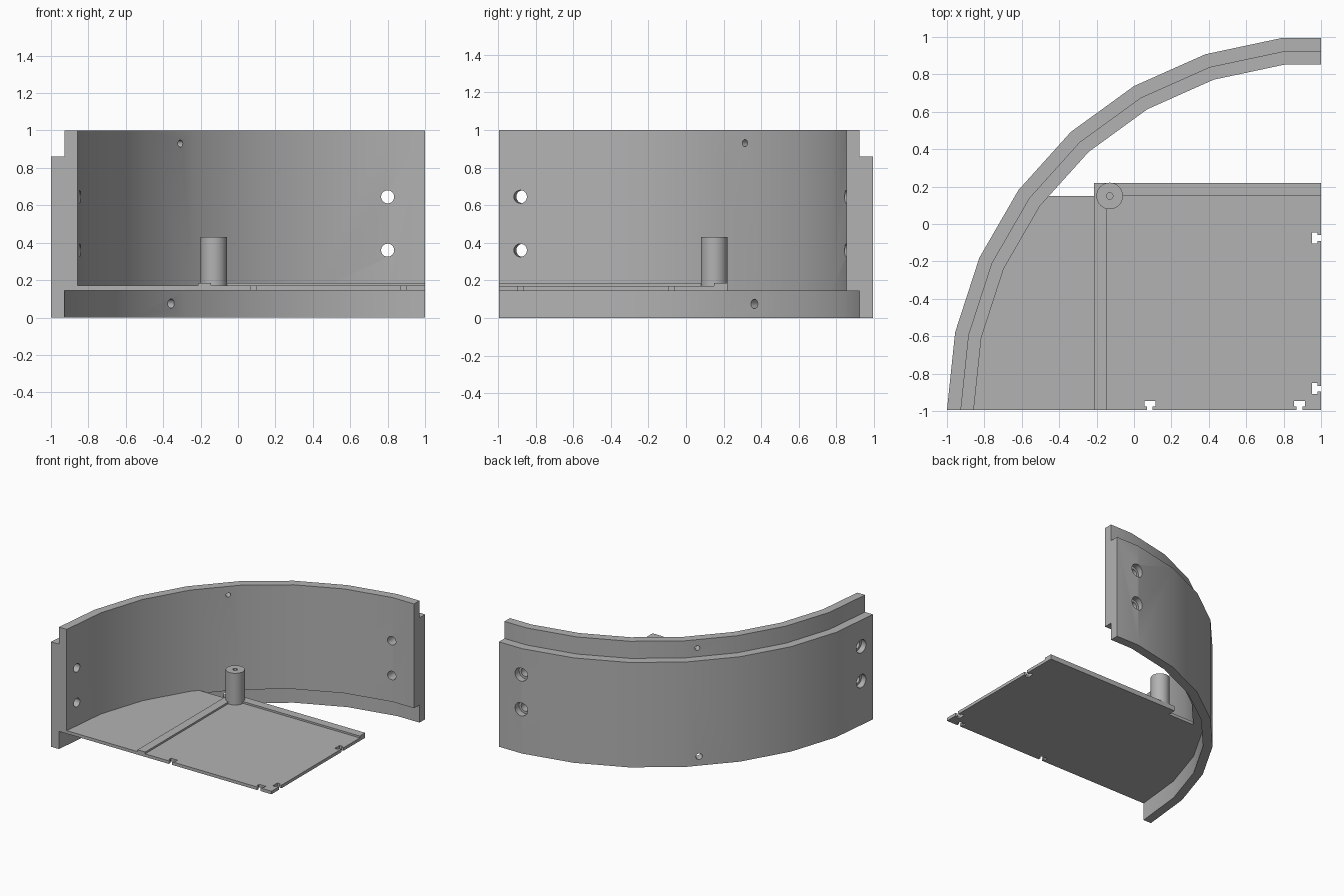
import bpy, bmesh, math
from mathutils import Vector

if "Cube" in bpy.data.objects:
    bpy.data.objects.remove(bpy.data.objects["Cube"])

# Centre of the arc, and its three radii
CX, CY = 1.0, -0.9945
INNER, MIDDLE, OUTER = 1.857, 1.928, 2.0
FLOOR, TOP = 0.145, 0.17

grey = bpy.data.materials.new("light_grey")
grey.use_nodes = True
colour = (0.45, 0.45, 0.45, 1)
grey.diffuse_color = colour
grey.node_tree.nodes["Principled BSDF"].inputs["Base Color"].default_value = colour


def arc_point(radius, degrees):
    """Point on the arc, measured from the back end towards the side end."""
    if degrees == 0:  # the back end is cut through the middle of a facet
        radius *= math.cos(math.radians(6))
    a = math.radians(degrees)
    return Vector((CX - radius * math.sin(a), CY + radius * math.cos(a)))


def make_object(name, bm):
    bmesh.ops.recalc_face_normals(bm, faces=bm.faces)
    mesh = bpy.data.meshes.new(name)
    bm.to_mesh(mesh)
    bm.free()
    mesh.materials.append(grey)
    ob = bpy.data.objects.new(name, mesh)
    bpy.context.collection.objects.link(ob)
    return ob


def prism(name, outline, z0, z1):
    """Extrude a flat outline upwards."""
    bm = bmesh.new()
    face = bm.faces.new([bm.verts.new((x, y, z0)) for x, y in outline])
    top = bmesh.ops.extrude_face_region(bm, geom=[face])["geom"]
    verts = [v for v in top if isinstance(v, bmesh.types.BMVert)]
    bmesh.ops.translate(bm, verts=verts, vec=(0, 0, z1 - z0))
    return make_object(name, bm)


def rod(name, start, end, radius, sides=24):
    """Cylinder between two points."""
    start, end = Vector(start), Vector(end)
    bm = bmesh.new()
    bmesh.ops.create_cone(bm, cap_ends=True, segments=sides, radius1=radius,
                          radius2=radius, depth=(end - start).length)
    turn = (end - start).to_track_quat("Z", "Y").to_matrix().to_4x4()
    bm.transform(turn)
    bmesh.ops.translate(bm, verts=bm.verts, vec=(start + end) / 2)
    return make_object(name, bm)


def cut(ob, cutters):
    """Subtract every cutter, then remove it."""
    bpy.context.view_layer.objects.active = ob
    for cutter in cutters:
        mod = ob.modifiers.new("cut", "BOOLEAN")
        mod.operation, mod.solver, mod.object = "DIFFERENCE", "EXACT", cutter
        bpy.ops.object.modifier_apply(modifier=mod.name)
        bpy.data.objects.remove(cutter)


def smooth(ob):
    bpy.ops.object.select_all(action="DESELECT")
    ob.select_set(True)
    bpy.context.view_layer.objects.active = ob
    bpy.ops.object.shade_smooth_by_angle(angle=math.radians(30))


# Curved wall: stepped profile swept along the faceted arc
profile = [(MIDDLE, 0), (OUTER, 0), (OUTER, 0.86), (MIDDLE, 0.86),
           (MIDDLE, 1), (INNER, 1), (INNER, FLOOR), (MIDDLE, FLOOR)]
angles = [0] + list(range(6, 91, 12))
bm = bmesh.new()
rings = [[bm.verts.new((*arc_point(r, a), z)) for r, z in profile] for a in angles]
for r0, r1 in zip(rings, rings[1:]):
    for i in range(len(profile)):
        j = (i + 1) % len(profile)
        bm.faces.new((r0[i], r0[j], r1[j], r1[i]))
bm.faces.new(rings[0])
bm.faces.new(rings[-1])
wall = make_object("curved_wall", bm)

# Counterbored bolt holes near both ends of the wall
cutters = []
tilt = math.radians(8)
bolts = [(Vector((0.80, CY + INNER * 0.9945, 0)), Vector((0, 1, 0))),
         (Vector((-0.85, -0.88, 0)), Vector((-math.cos(tilt), math.sin(tilt), 0)))]
for spot, out in bolts:
    for z in (0.36, 0.645):
        p = spot + Vector((0, 0, z))
        cutters.append(rod("bolt_cutter", p - out * 0.1, p + out * 0.3, 0.035))
        cutters.append(rod("bore_cutter", p + out * 0.09, p + out * 0.3, 0.054))

# Small pin holes through the two lips, halfway along the arc
radial = Vector((-1, 1, 0)).normalized()
for z, radius in ((0.93, 0.019), (0.075, 0.025)):
    c = Vector((CX, CY, z))
    cutters.append(rod("pin_cutter", c + radial * 1.7, c + radial * 2.1, radius, 16))
cut(wall, cutters)
smooth(wall)

# Floor plate reaching the inner face of the wall
a, b = arc_point(INNER, 54), arc_point(INNER, 42)
meet = a.lerp(b, (0.15 - a.y) / (b.y - a.y))
outline = [(CX, CY)] + [arc_point(INNER, d) for d in (90, 78, 66, 54)]
outline += [meet, (-0.215, 0.15), (-0.215, 0.22), (CX, 0.22)]
plate = prism("floor_plate", outline, FLOOR, TOP)

# T-shaped slots along the two straight edges
tee = [(-0.015, -0.05), (0.015, -0.05), (0.015, 0.02), (0.03, 0.02),
       (0.03, 0.048), (-0.03, 0.048), (-0.03, 0.02), (-0.015, 0.02)]
slots = []
for s in (0.085, 0.885):
    slots.append(prism("slot_cutter", [(s + u, CY + v) for u, v in tee], 0.1, 0.2))
for s in (-0.075, -0.88):
    slots.append(prism("slot_cutter", [(CX - v, s + u) for u, v in tee], 0.1, 0.2))
cut(plate, slots)

# Raised L-shaped rib on the plate
prism("corner_rib", [(-0.215, CY), (-0.145, CY), (-0.145, 0.15), (CX, 0.15),
                     (CX, 0.22), (-0.215, 0.22)], TOP, 0.185)

# Post with a blind screw hole in its top
post = rod("corner_post", (-0.13, 0.15, TOP), (-0.13, 0.15, 0.43), 0.071, 32)
cut(post, [rod("screw_cutter", (-0.13, 0.15, 0.22), (-0.13, 0.15, 0.5), 0.018, 12)])
smooth(post)
